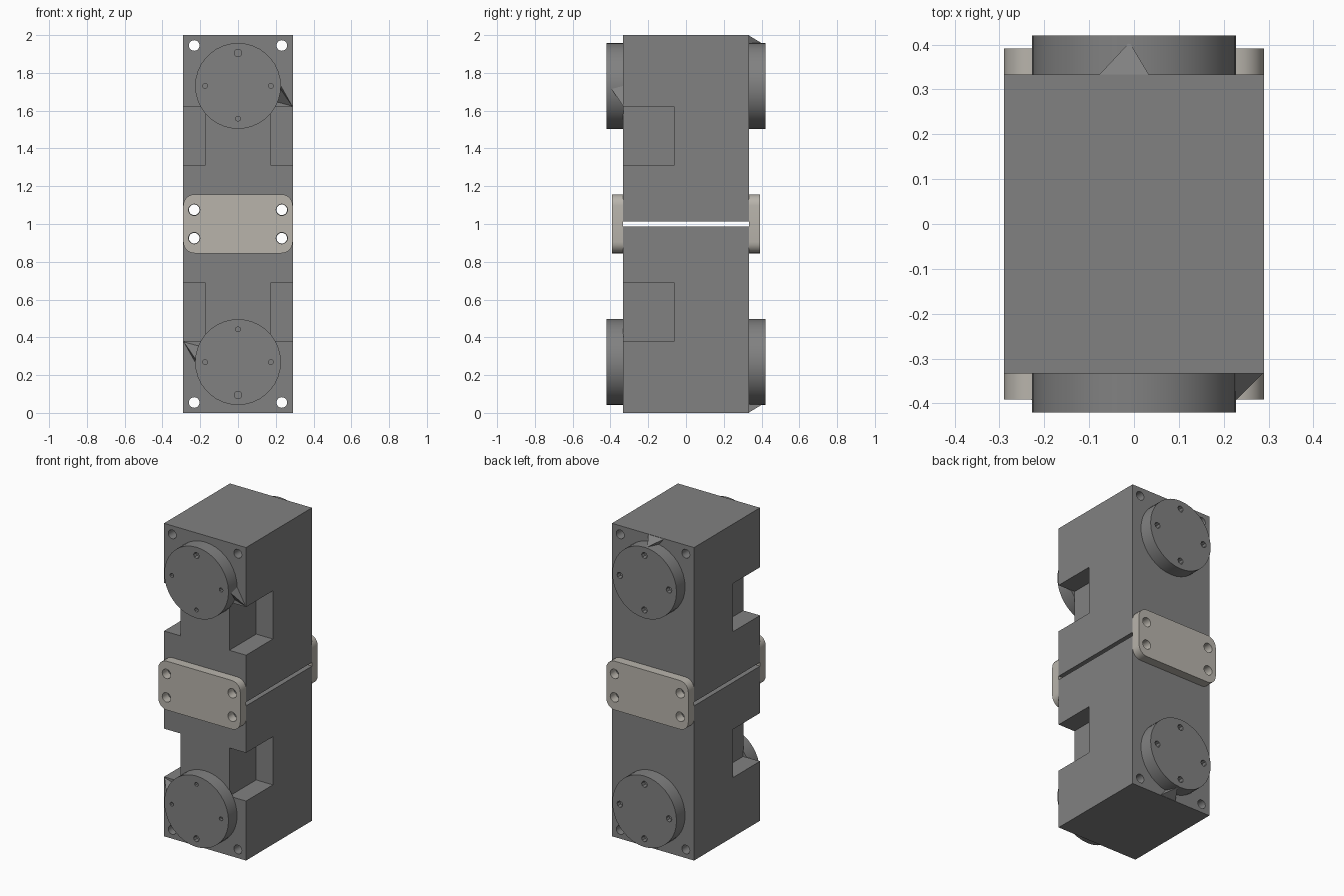
import bpy, bmesh
from math import pi, cos, sin
from mathutils import Matrix, Vector

cube = bpy.data.objects.get("Cube")
if cube:
    bpy.data.objects.remove(cube, do_unlink=True)


def material(name, rgb):
    m = bpy.data.materials.new(name)
    m.use_nodes = True
    m.diffuse_color = (*rgb, 1)
    m.node_tree.nodes["Principled BSDF"].inputs["Base Color"].default_value = (*rgb, 1)
    return m


GREY = material("dark grey metal", (0.22, 0.22, 0.22))
BEIGE = material("warm light grey", (0.48, 0.455, 0.41))


def box(bm, lo, hi):
    lo, hi = Vector(lo), Vector(hi)
    mat = Matrix.Translation((lo + hi) / 2) @ Matrix.Diagonal((*(hi - lo), 1))
    return bmesh.ops.create_cube(bm, size=1, matrix=mat)


def cyl(bm, x, y, z, r, depth, sides):
    mat = Matrix.Translation((x, y, z)) @ Matrix.Rotation(pi / 2, 4, 'X')
    bmesh.ops.create_cone(bm, cap_ends=True, segments=sides, radius1=r,
                          radius2=r, depth=depth, matrix=mat)


def make(name, bm, mat):
    me = bpy.data.meshes.new(name)
    bmesh.ops.recalc_face_normals(bm, faces=bm.faces)
    bm.to_mesh(me)
    bm.free()
    me.materials.append(mat)
    ob = bpy.data.objects.new(name, me)
    bpy.context.collection.objects.link(ob)
    return ob


def activate(ob):
    bpy.ops.object.select_all(action='DESELECT')
    ob.select_set(True)
    bpy.context.view_layer.objects.active = ob


def cut(ob, cutter_bm):
    cutter = make("cutter", cutter_bm, ob.data.materials[0])
    mod = ob.modifiers.new("cut", 'BOOLEAN')
    mod.object, mod.solver = cutter, 'EXACT'
    activate(ob)
    bpy.ops.object.modifier_apply(modifier="cut")
    bpy.data.objects.remove(cutter, do_unlink=True)
    bpy.ops.object.shade_smooth_by_angle(angle=0.5)


W, D = 0.29, 0.333      # half width and half depth of a block
HOLE_X = 0.232
DISC_Z, DISC_R = 1.731, 0.227
parts = []

# Upper block with front corner notches and through bolt holes
bm = bmesh.new()
box(bm, (-W, -D, 1.012), (W, D, 2))
block = make("upper_block", bm, GREY)
bm = bmesh.new()
for s in (-1, 1):
    xs = sorted((s * 0.172, s * 0.4))
    box(bm, (xs[0], -0.5, 1.312), (xs[1], -0.062, 1.62))
    for z in (1.945, 1.075):
        cyl(bm, s * HOLE_X, 0, z, 0.028, 1, 24)
cut(block, bm)
parts.append(block)

# Round end caps with four small blind holes each
for s, side in ((-1, "front"), (1, "back")):
    bm = bmesh.new()
    cyl(bm, 0, s * 0.375, DISC_Z, DISC_R, 0.09, 36)
    cap = make("upper_" + side + "_cap", bm, GREY)
    bm = bmesh.new()
    for i in range(4):
        a = i * pi / 2
        cyl(bm, 0.174 * cos(a), s * 0.42, DISC_Z + 0.174 * sin(a),
            0.02 if i == 1 or s > 0 else 0.013, 0.06, 8)
    cut(cap, bm)
    parts.append(cap)


# Angular webs that tie the caps to the block
def web(name, pts):
    bm = bmesh.new()
    bmesh.ops.convex_hull(bm, input=[bm.verts.new(p) for p in pts])
    parts.append(make(name, bm, GREY))


web("upper_front_web", [(0.2, -0.33, 1.78), (W, -0.33, 1.62),
                        (0.18, -0.33, 1.65), (0.215, -0.405, 1.73)])
web("upper_back_web", [(-0.08, 0.33, 2), (0.035, 0.33, 2), (0, 0.33, 1.9),
                       (-0.01, 0.405, 1.955)])

# Lower half is the upper half turned half a revolution about the depth axis
turn = Matrix.Translation((0, 0, 2)) @ Matrix.Rotation(pi, 4, 'Y')
for ob in parts:
    low = ob.copy()
    low.data = ob.data.copy()
    low.data.transform(turn)
    low.name = ob.name.replace("upper", "lower")
    bpy.context.collection.objects.link(low)

# Rounded connecting plates on front and back
for s, side in ((-1, "front"), (1, "back")):
    bm = bmesh.new()
    ys = sorted((s * D, s * 0.391))
    box(bm, (-W, ys[0], 0.845), (W, ys[1], 1.157))
    corners = [e for e in bm.edges
               if abs((e.verts[0].co - e.verts[1].co).y) > 0.01]
    bmesh.ops.bevel(bm, geom=corners, offset=0.06, segments=6,
                    profile=0.5, affect='EDGES')
    plate = make(side + "_joining_plate", bm, BEIGE)
    bm = bmesh.new()
    for x in (-HOLE_X, HOLE_X):
        for z in (0.925, 1.075):
            cyl(bm, x, s * 0.36, z, 0.03, 0.2, 24)
    cut(plate, bm)
